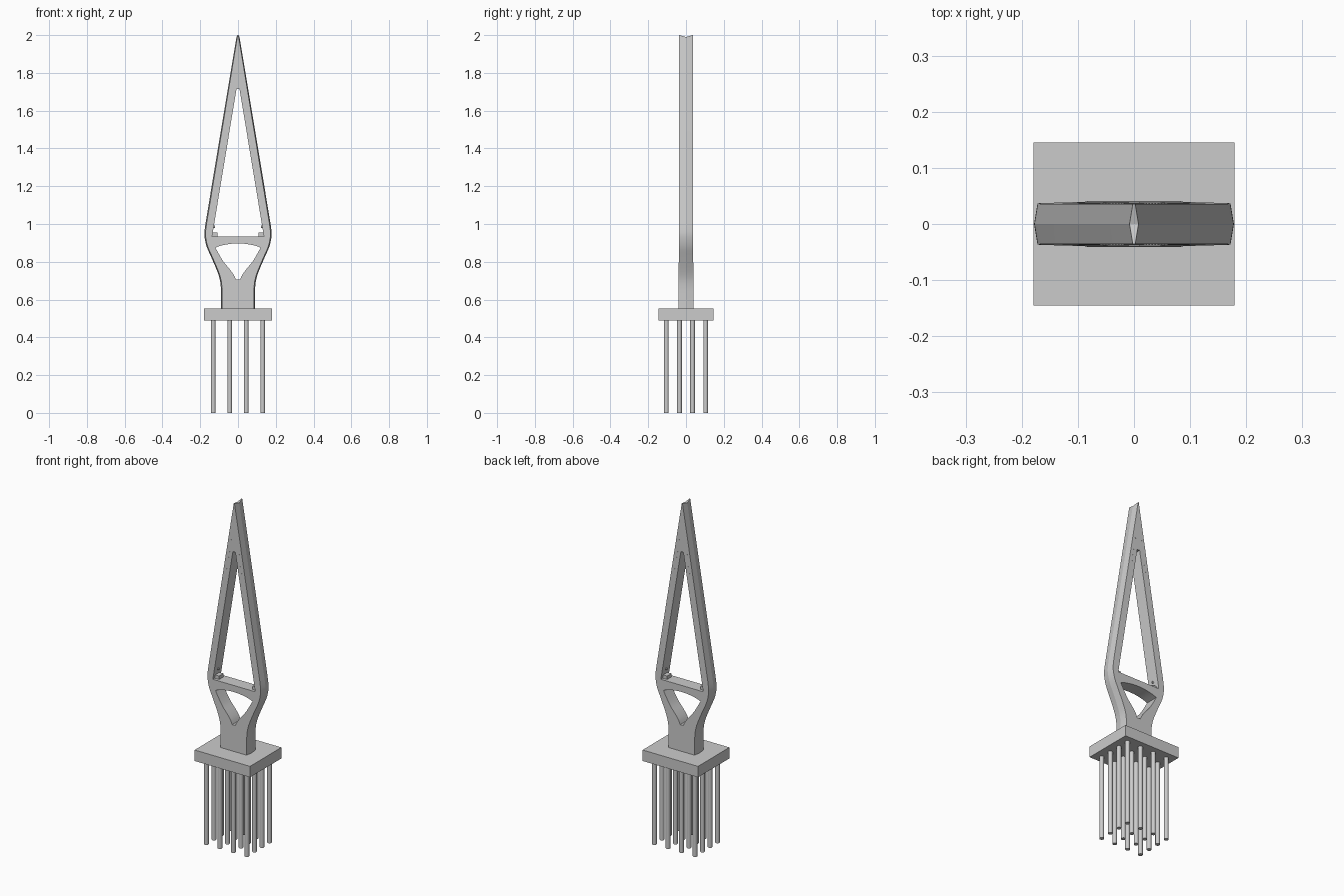
import bpy, bmesh, math
from mathutils import Matrix, Vector

if "Cube" in bpy.data.objects:
    bpy.data.objects.remove(bpy.data.objects["Cube"])


def finish(bm, name, angle=None):
    bmesh.ops.recalc_face_normals(bm, faces=bm.faces)
    me = bpy.data.meshes.new(name)
    bm.to_mesh(me)
    bm.free()
    ob = bpy.data.objects.new(name, me)
    bpy.context.collection.objects.link(ob)
    if angle:
        bpy.context.view_layer.objects.active = ob
        ob.select_set(True)
        bpy.ops.object.shade_smooth_by_angle(angle=math.radians(angle))
        ob.select_set(False)
    return ob


def box(bm, lo, hi):
    lo, hi = Vector(lo), Vector(hi)
    m = Matrix.Translation((lo + hi) / 2) @ Matrix.Diagonal((*(hi - lo), 1))
    bmesh.ops.create_cube(bm, size=1, matrix=m)


def rod(bm, center, radius, depth, axis='Z', sides=12):
    rot = {'Z': Matrix(), 'Y': Matrix.Rotation(math.pi / 2, 4, 'X'),
           'X': Matrix.Rotation(math.pi / 2, 4, 'Y')}[axis]
    bmesh.ops.create_cone(bm, cap_ends=True, segments=sides, radius1=radius,
                          radius2=radius, depth=depth,
                          matrix=Matrix.Translation(center) @ rot)


def spline(pts, steps=3):
    """Smooth curve through the points."""
    p = [Vector(q) for q in [pts[0], *pts, pts[-1]]]
    out = []
    for a, b, c, d in zip(p, p[1:], p[2:], p[3:]):
        for i in range(steps):
            t = i / steps
            out.append(0.5 * (2 * b + (c - a) * t + (2 * a - 5 * b + 4 * c - d) * t * t
                              + (3 * b - a - 3 * c + d) * t ** 3))
    return [tuple(q) for q in out] + [tuple(pts[-1])]


def mirrored(half):
    return half + [(-x, z) for x, z in reversed(half) if x > 1e-6]


# Half profiles (x, z)
outer = [(0.09, 0.55)] + spline([(0.09, 0.65), (0.095, 0.70), (0.11, 0.75), (0.142, 0.825),
                                (0.166, 0.88), (0.177, 0.93), (0.177, 0.965),
                                (0.171, 1.01)]) + [(0.008, 2.0)]
window = [(0.137, 0.935), (0.008, 1.715)]
lower = spline([(0.01, 0.705), (0.022, 0.73), (0.045, 0.762), (0.08, 0.805), (0.12, 0.875)]) \
    + [(0.09, 0.886), (0.06, 0.892), (0.03, 0.896), (0.0, 0.897)]

# Tower frame: front and back faces with two openings, outer wall with a central ridge
D = 0.036
bm = bmesh.new()


def ring(half, y, dx=0.0, dz=0.0):
    vs = [bm.verts.new((x - math.copysign(dx, x), y, z - (dz if z > 1.99 else 0)))
          for x, z in mirrored(half)]
    return vs, [bm.edges.new((a, b)) for a, b in zip(vs, vs[1:] + vs[:1])]


def wall(a, b):
    n = len(a)
    for i in range(n):
        bm.faces.new((a[i], a[(i + 1) % n], b[(i + 1) % n], b[i]))


ridge, _ = ring(outer, 0, 0, 0.01)
sides = []
for y in (-D, D):
    rings = [ring(outer, y, 0.006), ring(window, y), ring(lower, y)]
    bmesh.ops.triangle_fill(bm, use_beauty=True, normal=(0, -1, 0),
                            edges=[e for r in rings for e in r[1]])
    sides.append([r[0] for r in rings])
wall(sides[0][0], ridge)
wall(ridge, sides[1][0])
for i in (1, 2):
    wall(sides[0][i], sides[1][i])
# the wall loop spans the base and the top as well, so the solid is closed
for v in bm.verts:
    v.co.y *= 1 + 0.13 * min(1, max(0, (1.0 - v.co.z) / 0.4))
finish(bm, "tower_frame", 16)

# Bearing blocks and pins on the crossbeam
bm = bmesh.new()
for s in (-1, 1):
    x0, x1 = sorted((s * 0.108, s * 0.145))
    box(bm, (x0, -0.02, 0.93), (x1, 0.02, 0.955))
    rod(bm, (s * 0.132, 0, 0.985), 0.006, 0.02, 'X')
finish(bm, "crossbeam_bearings")

# Small cable anchors along the upper legs
bm = bmesh.new()
for s in (-1, 1):
    for i in range(8):
        t = i / 7
        rod(bm, (s * (0.02 + 0.038 * t), 0, 1.78 - 0.25 * t), 0.003, 2 * D + 0.002, 'Y', 8)
finish(bm, "cable_anchors")

# Foundation slab
bm = bmesh.new()
box(bm, (-0.179, -0.145, 0.488), (0.179, 0.145, 0.552))
finish(bm, "pile_cap")

# Grid of piles
bm = bmesh.new()
for i in range(4):
    for j in range(4):
        rod(bm, (-0.131 + i * 0.0873, -0.104 + j * 0.0693, 0.245), 0.0125, 0.49, 'Z', 16)
finish(bm, "foundation_piles", 30)
